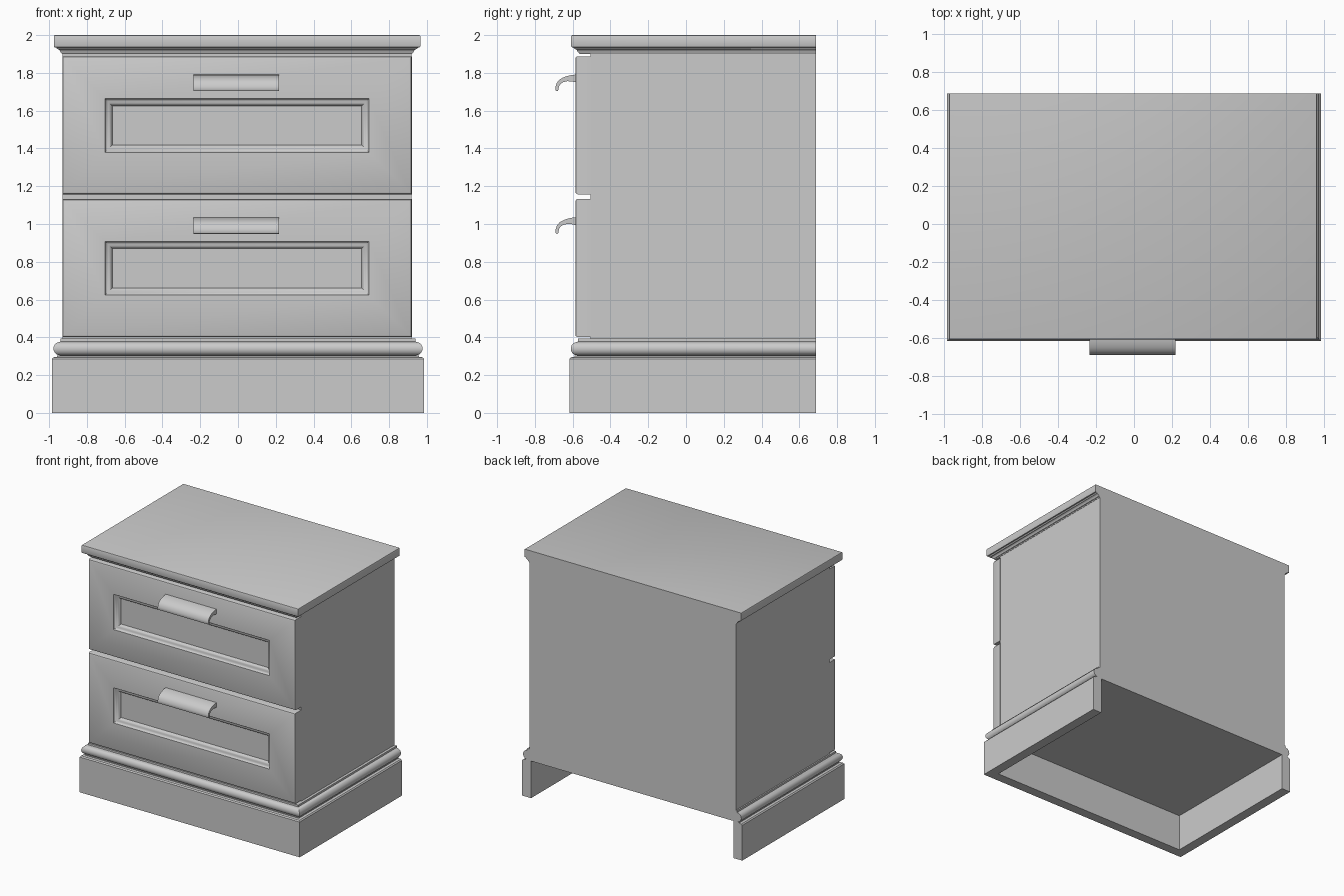
import bpy, bmesh, math

if "Cube" in bpy.data.objects:
    bpy.data.objects.remove(bpy.data.objects["Cube"])

CX = -0.005      # cabinet body sits a hair left of the plinth
BACK = 0.688


def loft(name, rings, smooth=30):
    """Bridge successive closed rings of points and cap both ends."""
    bm = bmesh.new()
    vs = [[bm.verts.new(p) for p in r] for r in rings]
    n = len(vs[0])
    for a, b in zip(vs, vs[1:]):
        for i in range(n):
            j = (i + 1) % n
            bm.faces.new((a[i], a[j], b[j], b[i]))
    bm.faces.new(vs[0])
    bm.faces.new(vs[-1])
    bmesh.ops.recalc_face_normals(bm, faces=bm.faces[:])
    me = bpy.data.meshes.new(name)
    bm.to_mesh(me)
    bm.free()
    ob = bpy.data.objects.new(name, me)
    bpy.context.collection.objects.link(ob)
    bpy.ops.object.select_all(action='DESELECT')
    ob.select_set(True)
    bpy.context.view_layer.objects.active = ob
    bpy.ops.object.shade_smooth_by_angle(angle=math.radians(smooth))
    return ob


def flat_rect(hx, y0, y1, z):
    return [(CX - hx, y0, z), (CX + hx, y0, z), (CX + hx, y1, z), (CX - hx, y1, z)]


def front_rect(x0, x1, z0, z1, y):
    return [(x0, y, z0), (x1, y, z0), (x1, y, z1), (x0, y, z1)]


def arc(cx, cz, rx, rz, a0, a1, n):
    return [(cx + rx * math.cos(math.radians(a0 + (a1 - a0) * i / n)),
             cz + rz * math.sin(math.radians(a0 + (a1 - a0) * i / n))) for i in range(n + 1)]


# Cabinet body
loft("cabinet_body", [flat_rect(0.924, -0.505, BACK, z) for z in (0.30, 1.91)])

# Plinth with bead moulding: (inset, z) section mitred around front and sides, open at back
section = [(0.08, 0), (0, 0), (0, 0.285), (0.008, 0.294), (0.028, 0.297), (0.028, 0.305)]
section += arc(0.041, 0.340, 0.033, 0.035, 270, 90, 10)
section += [(0.045, 0.378), (0.045, 0.393), (0.12, 0.393), (0.12, 0.301), (0.08, 0.301)]
HX, FY = 0.985, -0.618
loft("plinth", [
    [(-HX + d, BACK, z) for d, z in section],
    [(-HX + d, FY + d, z) for d, z in section],
    [(HX - d, FY + d, z) for d, z in section],
    [(HX - d, BACK, z) for d, z in section]])

# Top slab with a cove moulding below it
cornice = [(0.044, 1.900), (0.040, 1.907)]
cornice += arc(0.014, 1.905, 0.022, 0.022, 10, 80, 5)
cornice += [(0.012, 1.935), (0.002, 1.936), (0, 1.940), (0, 1.994), (0.002, 1.998), (0.006, 2.0)]
loft("top_slab", [flat_rect(0.970 - d, -0.608 + d, BACK, z) for d, z in cornice])

# Handle section in (y, z): a curved lip pull
pull = [(-0.580, 1.791), (-0.605, 1.789), (-0.630, 1.783), (-0.652, 1.775), (-0.671, 1.763),
        (-0.684, 1.747), (-0.690, 1.728), (-0.692, 1.712), (-0.688, 1.705), (-0.680, 1.703),
        (-0.675, 1.710), (-0.673, 1.728), (-0.664, 1.742), (-0.650, 1.751), (-0.629, 1.756),
        (-0.605, 1.755), (-0.580, 1.749)]

# Recess moulding: (inset, depth)
recess = [(0, 0), (0.004, 0.010), (0.010, 0.016), (0.016, 0.018), (0.024, 0.021),
          (0.032, 0.028), (0.037, 0.036), (0.039, 0.042), (0.043, 0.042)]

# Drawers, each with a recessed panel and a pull
for label, dz in (("upper", 0.0), ("lower", -0.756)):
    z0, z1, f = 1.157 + dz, 1.888 + dz, -0.586
    rings = [front_rect(-0.930 + e, 0.920 - e, z0 + e, z1 - e, y)
             for e, y in ((0.0, -0.500), (0.0, f + 0.012), (0.004, f + 0.004), (0.012, f))]
    rings += [front_rect(-0.704 + e, 0.694 - e, 1.379 + dz + e, 1.664 + dz - e, f + d)
              for e, d in recess]
    loft(label + "_drawer_front", rings)
    loft(label + "_drawer_pull", [[(x, y, z + dz) for y, z in pull] for x in (-0.236, 0.218)], 40)
